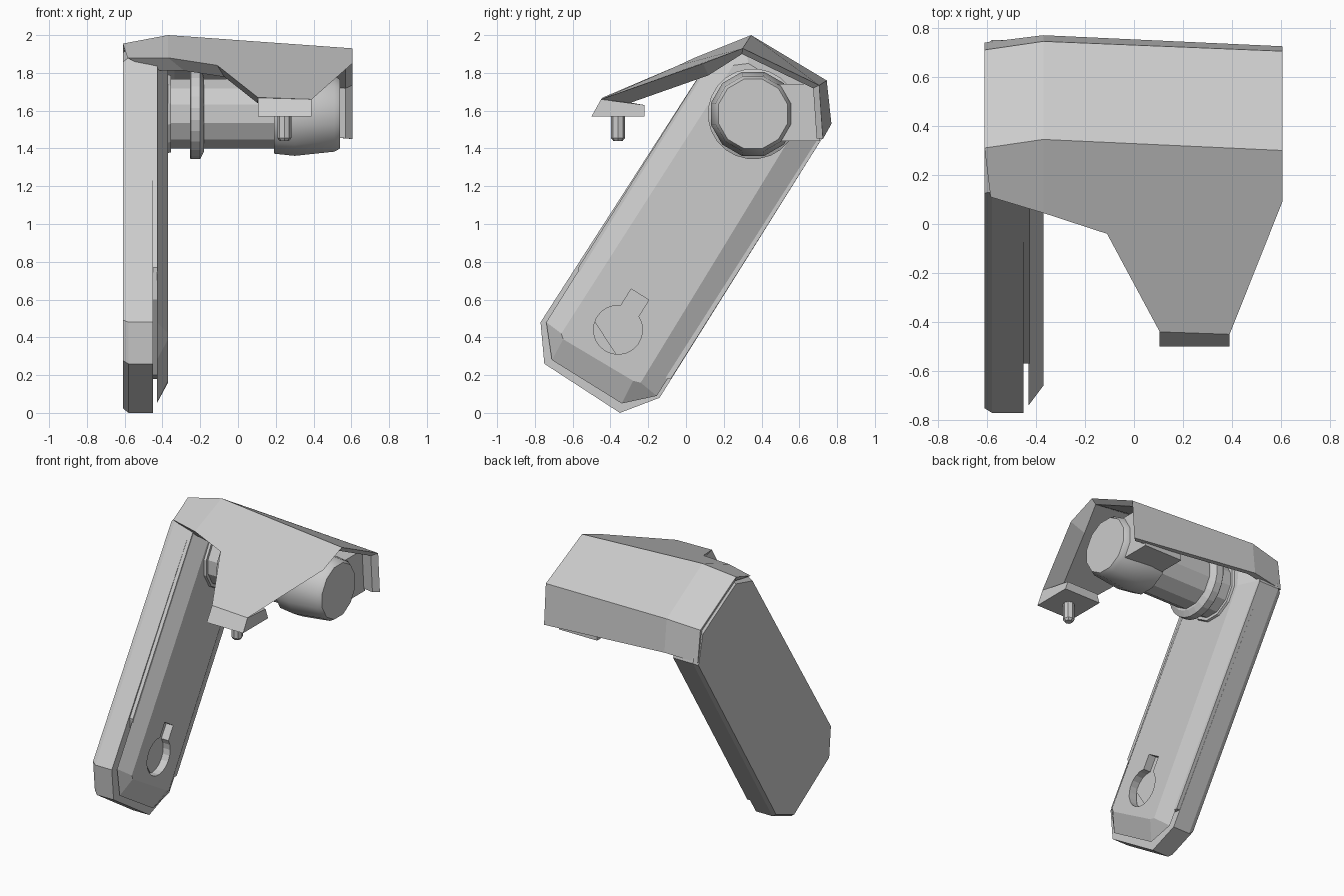
import bpy, bmesh, math
from mathutils import Vector

cube = bpy.data.objects.get("Cube")
if cube:
    bpy.data.objects.remove(cube)

grey = bpy.data.materials.new("light_grey")
grey.use_nodes = True
COLOUR = (0.6, 0.6, 0.6, 1)
grey.diffuse_color = COLOUR
grey.node_tree.nodes["Principled BSDF"].inputs["Base Color"].default_value = COLOUR


def make(name, verts, faces):
    """Build a flat shaded grey mesh object with outward normals."""
    bm = bmesh.new()
    vs = [bm.verts.new(v) for v in verts]
    for f in faces:
        bm.faces.new([vs[i] for i in f])
    bmesh.ops.recalc_face_normals(bm, faces=bm.faces)
    me = bpy.data.meshes.new(name)
    bm.to_mesh(me)
    bm.free()
    me.materials.append(grey)
    ob = bpy.data.objects.new(name, me)
    bpy.context.collection.objects.link(ob)
    return ob


def loft(name, loops):
    """Skin equal loops of 3D points and cap both ends."""
    n = len(loops[0])
    faces = [range(n), range((len(loops) - 1) * n, len(loops) * n)]
    for k in range(len(loops) - 1):
        for i in range(n):
            j = (i + 1) % n
            faces.append((k * n + i, k * n + j, (k + 1) * n + j, (k + 1) * n + i))
    return make(name, [p for loop in loops for p in loop], faces)


def at_x(x, outline, scale=1.0):
    """Place a (y, z) outline at x, optionally shrunk about its middle."""
    cy = sum(p[0] for p in outline) / len(outline)
    cz = sum(p[1] for p in outline) / len(outline)
    return [(x, cy + (y - cy) * scale, cz + (z - cz) * scale) for y, z in outline]


def turned(name, profile, sides, y=0.355, z=1.583):
    """Turn an (x, radius) profile about an axis along x."""
    angles = [math.tau * (i + 0.5) / sides for i in range(sides)]
    return loft(name, [[(x, y + r * math.cos(a), z + r * math.sin(a)) for a in angles]
                       for x, r in profile])


# Crank arm: outer shell, recessed spacer and chamfered inner panel
shell = [(-0.35, 0), (-0.14, 0.08), (0.75, 1.5), (0.70, 1.71),
         (0.32, 1.93), (0.13, 1.88), (-0.77, 0.48), (-0.75, 0.26)]
spacer = [(-0.3, 0.2), (-0.08, 0.18), (0.75, 1.5), (0.70, 1.71),
          (0.32, 1.92), (0.13, 1.88), (-0.57, 0.77), (-0.56, 0.6)]
panel = [(-0.34, 0.05), (-0.155, 0.09), (0.75, 1.51), (0.70, 1.71),
         (0.32, 1.91), (0.13, 1.87), (-0.74, 0.48), (-0.71, 0.28)]
panel_top = [(-0.28, 0.17), (-0.24, 0.16), (0.59, 1.52), (0.61, 1.68),
             (0.33, 1.85), (0.25, 1.84), (-0.66, 0.42), (-0.65, 0.39)]
loft("arm_shell", [at_x(-0.61, shell, 0.975), at_x(-0.58, shell), at_x(-0.45, shell)])
loft("arm_spacer", [at_x(-0.455, spacer), at_x(-0.425, spacer)])
inner = loft("arm_panel", [at_x(-0.43, panel), at_x(-0.37, panel_top)])

# Keyhole recess in the panel
along = Vector((0.53, 0.85)).normalized()
across = Vector((along.y, -along.x))
hole = []
for i in range(19):
    a = math.radians(25 + i * 310 / 18)
    hole.append(along * math.cos(a) * 0.13 + across * math.sin(a) * 0.13)
hole += [along * 0.22 - across * 0.055, along * 0.22 + across * 0.055]
hole = [(p.x - 0.36, p.y + 0.44) for p in hole]
cutter = loft("keyhole_cutter", [at_x(-0.5, hole), at_x(-0.3, hole)])
cutter.hide_render = True
cutter.hide_viewport = True
cut = inner.modifiers.new("keyhole", "BOOLEAN")
cut.object = cutter
cut.solver = "EXACT"

# Folded cover: ridge, rear crease, rear rim and front edge
ridge = [(-0.61, 0.31, 1.955), (-0.37, 0.345, 2.0), (0.605, 0.30, 1.93)]
crease = [(-0.61, 0.71, 1.73), (-0.37, 0.745, 1.76), (0.605, 0.705, 1.735)]
rim = [(-0.61, 0.74, 1.51), (-0.37, 0.77, 1.53), (0.605, 0.725, 1.45)]
front = [(-0.585, 0.11, 1.88), (-0.37, 0.045, 1.88), (-0.11, -0.04, 1.84),
         (0.105, -0.44, 1.67), (0.39, -0.45, 1.66), (0.605, 0.09, 1.85)]
outer = [Vector(p) for p in ridge + crease + rim + front]
centre = Vector((0.1, 0.25, 1.5))
under = [v.lerp(centre, 0.18 if i > 8 else 0.07) for i, v in enumerate(outer)]
for v in under:
    if v.x < -0.5:
        v.x = -0.6
skin = [(0, 1, 10, 9), (1, 2, 14, 13, 12, 11, 10),
        (0, 3, 4, 1), (1, 4, 5, 2), (3, 6, 7, 4), (4, 7, 8, 5)]
border = [0, 3, 6, 7, 8, 5, 2, 14, 13, 12, 11, 10, 9]
n = len(outer)
faces = skin + [tuple(i + n for i in reversed(f)) for f in skin]
for a, b in zip(border, border[1:] + border[:1]):
    faces.append((a, b, b + n, a + n))
make("cover", outer + under, faces)

# Foot under the cover's nose, with its pin
x0, x1 = 0.105, 0.39
loft("nose_foot", [
    [(x0, -0.5, 1.57), (x1, -0.5, 1.57), (x1, -0.22, 1.57), (x0, -0.22, 1.57)],
    [(x0, -0.44, 1.668), (x1, -0.45, 1.66), (x1 - 0.02, -0.22, 1.63), (x0 + 0.02, -0.22, 1.63)]])
ring = [(math.cos(math.tau * i / 8), math.sin(math.tau * i / 8)) for i in range(8)]
loft("pin", [[(0.245 + c * r, -0.36 + s * r, z) for c, s in ring]
             for z, r in ((1.58, 0.037), (1.455, 0.037), (1.44, 0.025))])

# Pivot axle with collar, end drum and the block tying it to the cover
turned("axle", [(-0.4, 0.19), (0.25, 0.19)], 12)
turned("axle_base", [(-0.4, 0.225), (-0.355, 0.21)], 12)
turned("collar", [(-0.255, 0.235), (-0.25, 0.24), (-0.2, 0.24), (-0.18, 0.2)], 24)
drum = turned("drum", [(0.19, 0.218), (0.3, 0.23), (0.51, 0.207), (0.54, 0.19)], 12)
block = [(0.36, 1.44), (0.71, 1.44), (0.70, 1.74), (0.36, 1.74)]
loft("pivot_block", [at_x(0.2, block), at_x(0.5, block)])

bpy.ops.object.select_all(action="DESELECT")
drum.select_set(True)
bpy.context.view_layer.objects.active = drum
bpy.ops.object.shade_smooth_by_angle(angle=math.radians(32))
